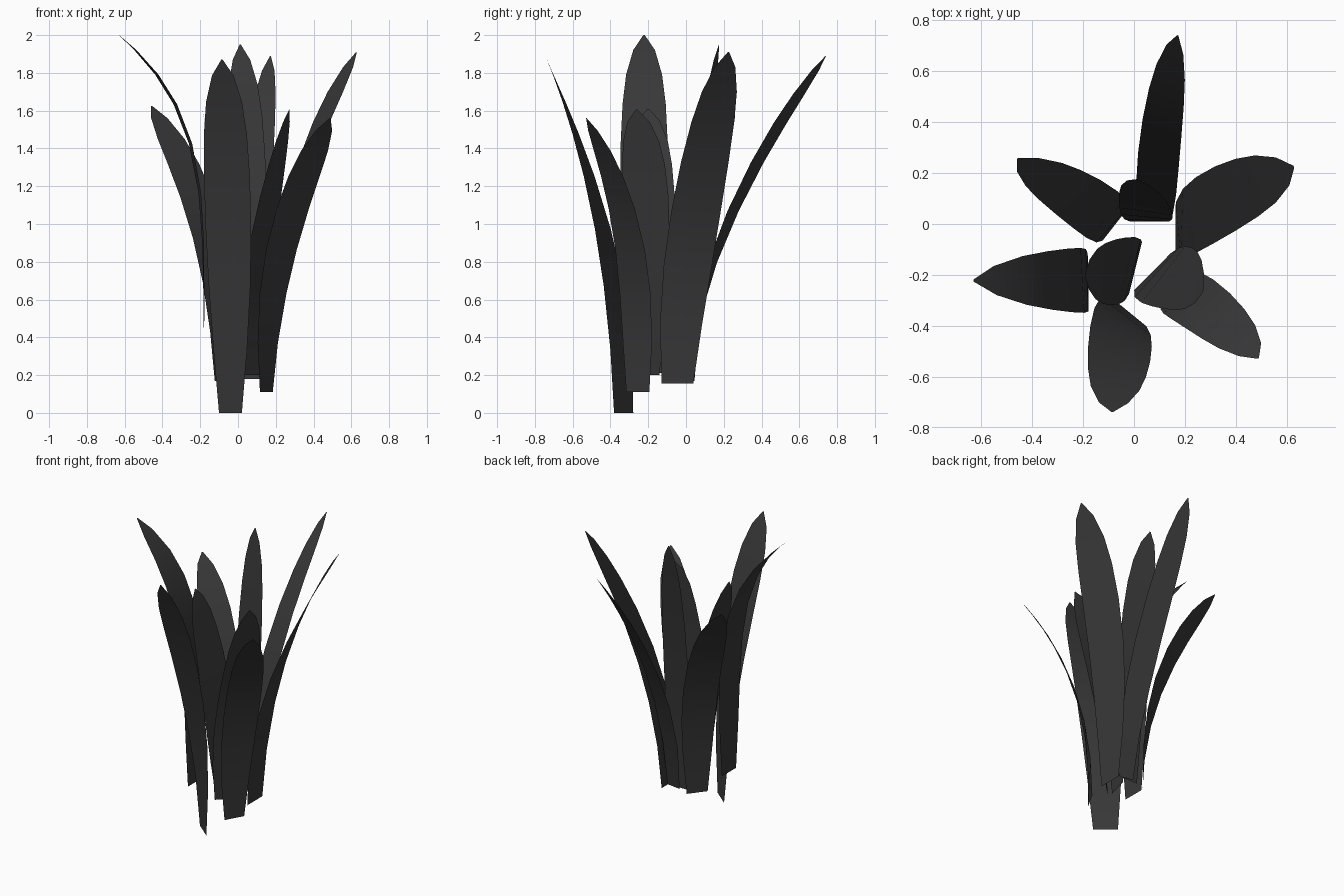
import bpy, bmesh
from math import cos, sin, radians
from mathutils import Vector

if "Cube" in bpy.data.objects:
    bpy.data.objects.remove(bpy.data.objects["Cube"])

# shared outline: (fraction of height, fraction of full width)
PROFILE = [(0, .62), (.18, .83), (.36, .96), (.52, 1), (.67, .98),
           (.79, .9), (.88, .75), (.955, .45), (1, .03)]


def leaf(name, base, tip, curl, width, a0, a1):
    """Strip from base to tip; curl = outward bend in x and y, a0..a1 = facing angle."""
    b, t = Vector(base), Vector(tip)
    powers = (curl[0], curl[1], 1)
    bm = bmesh.new()
    rows = []
    for h, w in PROFILE:
        c = Vector([p + (q - p) * h ** k for p, q, k in zip(b, t, powers)])
        a = radians(a0 + (a1 - a0) * h)
        side = Vector((-sin(a), cos(a), 0)) * width * w / 2
        rows.append([bm.verts.new(c - side), bm.verts.new(c + side)])
    for p, q in zip(rows, rows[1:]):
        bm.faces.new((p[0], p[1], q[1], q[0])).smooth = True
    me = bpy.data.meshes.new(name)
    bm.to_mesh(me)
    bm.free()
    ob = bpy.data.objects.new(name, me)
    bpy.context.collection.objects.link(ob)
    mat = bpy.data.materials.get("dark_leaf") or bpy.data.materials.new("dark_leaf")
    mat.diffuse_color = (.04, .04, .04, 1)
    mat.use_nodes = True
    mat.node_tree.nodes["Principled BSDF"].inputs["Base Color"].default_value = mat.diffuse_color
    me.materials.append(mat)


# outer leaves
leaf("front_leaf", (-.04, -.33, 0), (-.085, -.737, 1.87), (2.2, 2), .255, -130, -90)
leaf("back_leaf", (.083, .02, .18), (.172, .74, 1.89), (3, 1.75), .17, 82, 58)
leaf("right_back_leaf", (.162, -.045, .155), (.627, .225, 1.91), (2.15, 1.55), .27, 0, 27)
leaf("right_front_leaf", (.15, -.255, .11), (.487, -.527, 1.56), (2.2, 2.9), .225, -29, -62)
leaf("left_leaf", (-.18, -.22, .26), (-.63, -.222, 2.0), (4.6, 1), .255, 180, 186)
leaf("left_back_leaf", (-.08, -.01, .17), (-.457, .257, 1.625), (2.5, 2.1), .225, 142, 120)

# inner upright leaves
leaf("inner_right_leaf", (.06, -.2, .2), (.272, -.262, 1.605), (1.6, 4), .27, -45, -15)
leaf("inner_back_leaf", (.05, .01, .18), (.012, .175, 1.95), (4, 2.2), .21, 90, 75)
leaf("inner_left_leaf", (.01, -.15, .21), (-.193, -.2, 1.61), (2, .6), .265, 165, 180)
